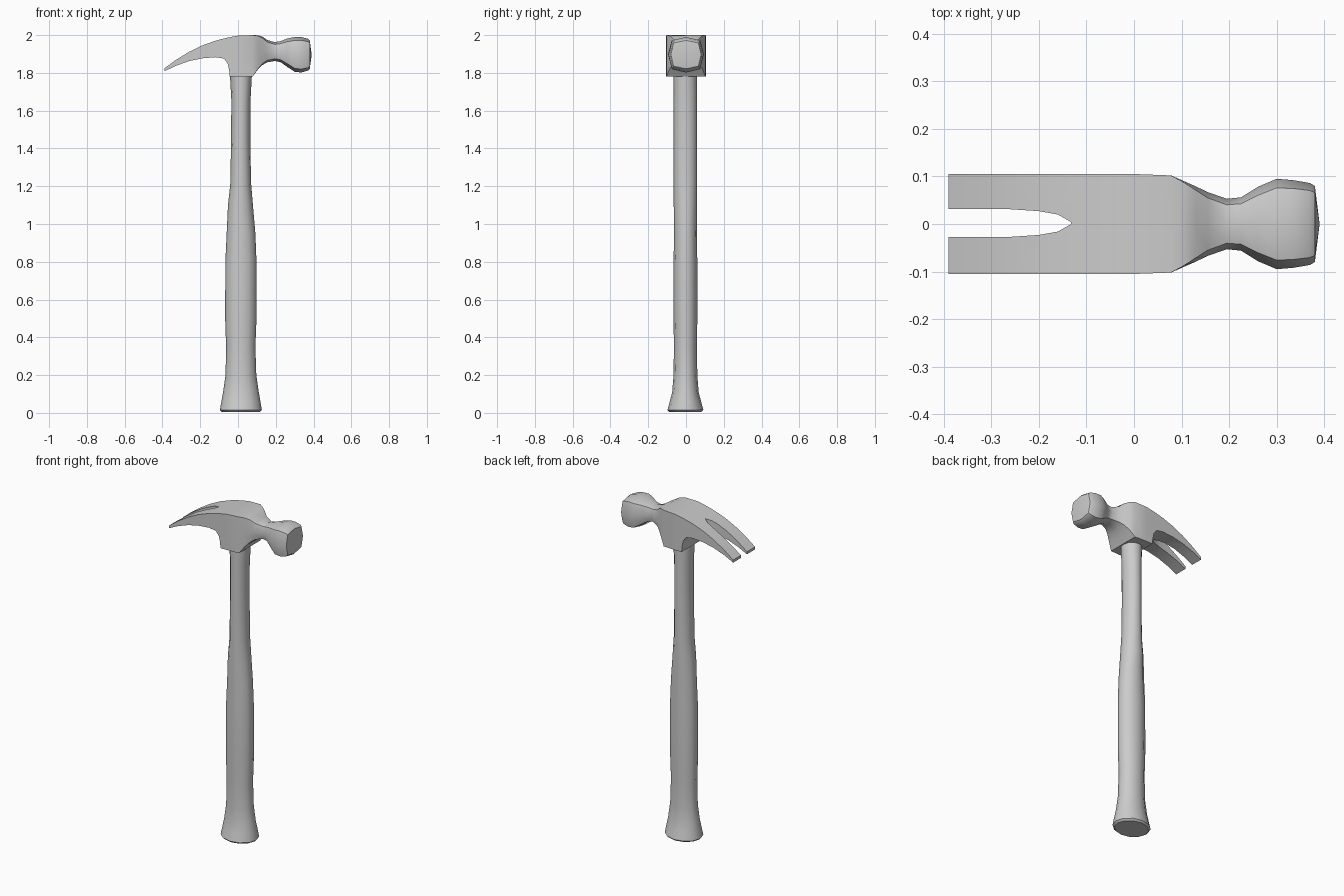
import bpy, bmesh, math


def loft(name, rings, tip=None, angle=35):
    """Skin a list of equal-length point rings, closing both ends."""
    bm = bmesh.new()
    loops = [[bm.verts.new(p) for p in ring] for ring in rings]
    n = len(loops[0])
    for a, b in zip(loops, loops[1:]):
        for i in range(n):
            j = (i + 1) % n
            bm.faces.new((a[i], a[j], b[j], b[i]))
    bm.faces.new(loops[0])
    if tip:
        t = bm.verts.new(tip)
        for i in range(n):
            bm.faces.new((loops[-1][i], loops[-1][(i + 1) % n], t))
    else:
        bm.faces.new(loops[-1])
    bmesh.ops.recalc_face_normals(bm, faces=bm.faces)
    me = bpy.data.meshes.new(name)
    bm.to_mesh(me)
    bm.free()
    ob = bpy.data.objects.new(name, me)
    bpy.context.collection.objects.link(ob)
    return ob


def smooth(ob, degrees):
    bpy.ops.object.select_all(action='DESELECT')
    ob.select_set(True)
    bpy.context.view_layer.objects.active = ob
    bpy.ops.object.shade_smooth_by_angle(angle=math.radians(degrees))


# Handle: oval rings given as z, left x, right x, half depth
handle_rows = [
    (0.005, -0.085, 0.115, 0.085), (0.015, -0.096, 0.126, 0.095),
    (0.06, -0.088, 0.119, 0.083), (0.11, -0.079, 0.110, 0.070),
    (0.2, -0.066, 0.097, 0.063), (0.35, -0.063, 0.092, 0.061),
    (0.5, -0.068, 0.098, 0.063), (0.8, -0.067, 0.098, 0.063),
    (0.95, -0.060, 0.092, 0.060), (1.1, -0.053, 0.079, 0.062),
    (1.22, -0.040, 0.069, 0.062), (1.45, -0.037, 0.065, 0.062),
    (1.65, -0.035, 0.066, 0.062), (1.74, -0.040, 0.071, 0.062),
    (1.80, -0.043, 0.074, 0.062)]
SIDES = 12
rings = []
for z, x0, x1, ry in handle_rows:
    ring = []
    for i in range(SIDES):
        a = 2 * math.pi * i / SIDES
        ring.append(((x0 + x1) / 2 + (x1 - x0) / 2 * math.cos(a),
                     ry * math.sin(a) - 0.003, z))
    rings.append(ring)
handle = loft("handle", rings)
smooth(handle, 40)

# Head: eight-point sections given as x, bottom z, top z, half width, corner fullness
head_rows = [
    (-0.39, 1.808, 1.824, 0.105, 1), (-0.33, 1.837, 1.868, 0.105, 1),
    (-0.26, 1.862, 1.911, 0.105, 1), (-0.19, 1.877, 1.945, 0.105, 1),
    (-0.12, 1.883, 1.970, 0.105, 1), (-0.075, 1.876, 1.982, 0.105, 1),
    (-0.055, 1.850, 1.987, 0.105, 1), (-0.047, 1.815, 1.988, 0.105, 1),
    (-0.044, 1.780, 1.989, 0.105, 1), (0.0, 1.780, 1.997, 0.105, 1),
    (0.078, 1.780, 2.000, 0.102, 1), (0.105, 1.818, 1.999, 0.090, 0.97),
    (0.13, 1.842, 1.992, 0.079, 0.90), (0.155, 1.856, 1.974, 0.067, 0.82),
    (0.195, 1.863, 1.963, 0.053, 0.76), (0.225, 1.857, 1.968, 0.056, 0.76),
    (0.26, 1.832, 1.982, 0.078, 0.77), (0.30, 1.806, 1.990, 0.095, 0.80),
    (0.335, 1.802, 1.990, 0.092, 0.81), (0.370, 1.812, 1.981, 0.086, 0.82),
    (0.380, 1.822, 1.972, 0.080, 0.82)]
rings = []
for x, zb, zt, w, c in head_rows:
    m, h = (zb + zt) / 2, (zt - zb) / 2
    unit = [(-c, -c), (0, -1), (c, -c), (1, 0), (c, c), (0, 1), (-c, c), (-1, 0)]
    rings.append([(x, u * w, m + v * h) for u, v in unit])
head = loft("head", rings, tip=(0.39, 0, 1.896))

# Nail slot cut through the claw
half = [(-0.45, 0.029), (-0.26, 0.029), (-0.20, 0.025), (-0.16, 0.018)]
outline = half + [(-0.132, 0.002)]
outline += [(x, -y) for x, y in reversed(outline)]
cutter = loft("slot_cutter", [[(x, y + 0.002, z) for x, y in outline] for z in (1.7, 2.1)])
cutter.hide_render = True
cut = head.modifiers.new("slot", 'BOOLEAN')
cut.operation = 'DIFFERENCE'
cut.solver = 'EXACT'
cut.object = cutter
bpy.context.view_layer.objects.active = head
bpy.ops.object.modifier_apply(modifier=cut.name)
bpy.data.objects.remove(cutter, do_unlink=True)
smooth(head, 38)
